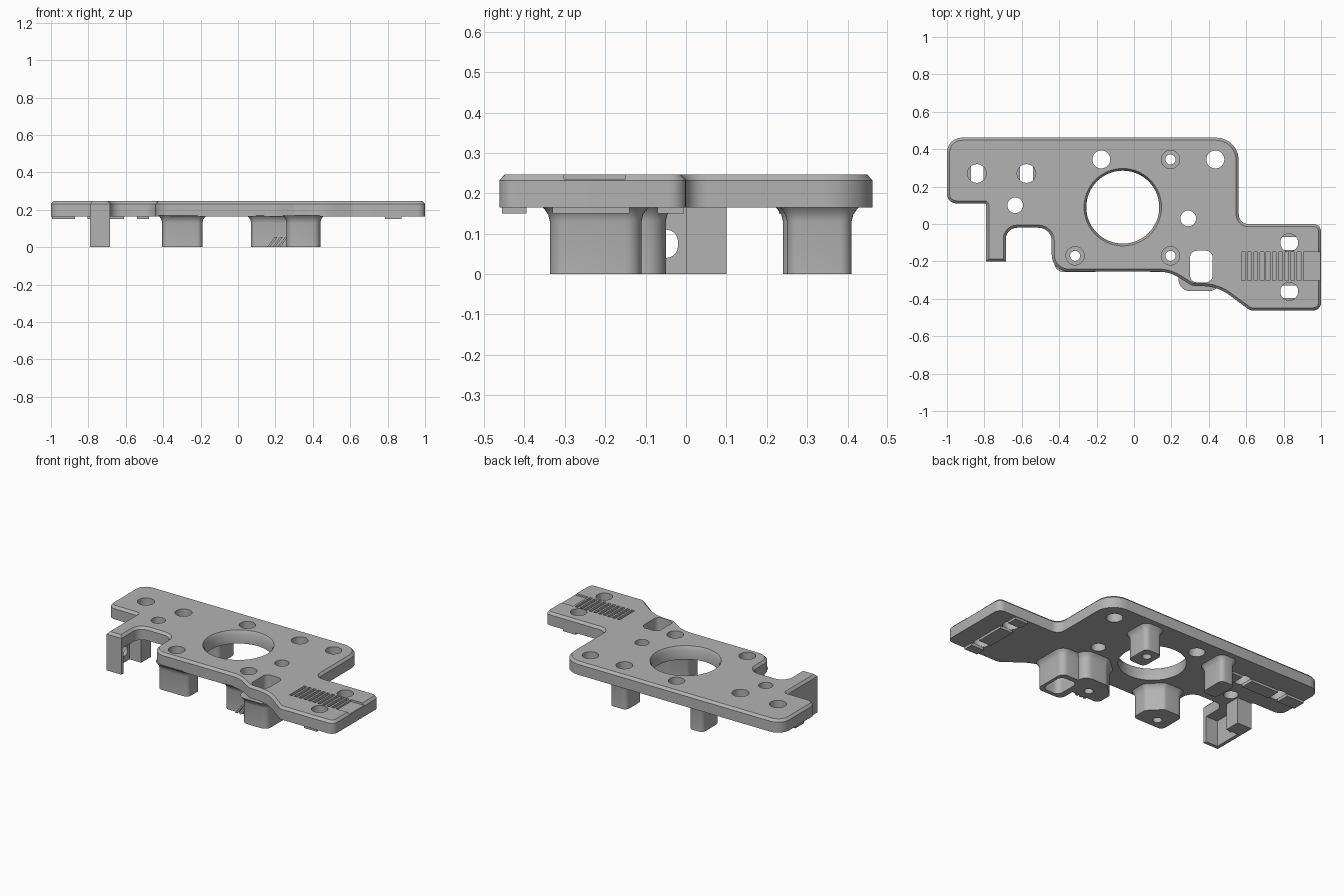
import bpy, bmesh, math
from mathutils import Vector, Matrix

cube = bpy.data.objects.get("Cube")
if cube:
    bpy.data.objects.remove(cube)

grey = bpy.data.materials.new("mid_grey")
grey.use_nodes = True
grey.diffuse_color = (0.45, 0.45, 0.45, 1)
grey.node_tree.nodes["Principled BSDF"].inputs["Base Color"].default_value = (0.45, 0.45, 0.45, 1)


def rounded(corners, steps=6):
    """Outline with each (x, y, radius) corner rounded."""
    pts, n = [], len(corners)
    for i, (x, y, r) in enumerate(corners):
        p = Vector((x, y))
        if r == 0:
            pts.append(p)
            continue
        u = (Vector(corners[i - 1][:2]) - p).normalized()
        v = (Vector(corners[(i + 1) % n][:2]) - p).normalized()
        half = u.angle(v) / 2
        c = p + (u + v).normalized() * r / math.sin(half)
        d = r / math.tan(half)
        a, b = p + u * d - c, p + v * d - c
        span = a.angle(b)
        for k in range(steps + 1):
            t = span * k / steps
            pts.append(c + (a * math.sin(span - t) + b * math.sin(t)) / math.sin(span))
    return pts


def rect(x0, x1, y0, y1, r=0):
    return rounded([(x0, y0, r), (x1, y0, r), (x1, y1, r), (x0, y1, r)])


def circle(x, y, r, n=32):
    return [Vector((x + r * math.cos(t), y + r * math.sin(t)))
            for t in (2 * math.pi * k / n for k in range(n))]


def offset(pts, d):
    out = []
    for i, p in enumerate(pts):
        e1 = (p - pts[i - 1]).normalized()
        e2 = (pts[(i + 1) % len(pts)] - p).normalized()
        n1, n2 = Vector((e1.y, -e1.x)), Vector((e2.y, -e2.x))
        out.append(p + (n1 + n2) * d / (1 + n1.dot(n2)))
    return out


def loft(bm, pts, levels, matrix=Matrix()):
    """Stack offset copies of an outline at (z, offset) levels and close it."""
    area = sum(pts[i - 1].cross(p) for i, p in enumerate(pts))
    if area < 0:
        pts = pts[::-1]
    rings = [[bm.verts.new(matrix @ Vector((p.x, p.y, z))) for p in offset(pts, d)]
             for z, d in levels]
    n = len(pts)
    for a, b in zip(rings, rings[1:]):
        for i in range(n):
            bm.faces.new((a[i - 1], a[i], b[i], b[i - 1]))
    bm.faces.new(rings[0][::-1])
    bm.faces.new(rings[-1])


def make(name, bm):
    bmesh.ops.recalc_face_normals(bm, faces=bm.faces)
    me = bpy.data.meshes.new(name)
    bm.to_mesh(me)
    bm.free()
    me.materials.append(grey)
    ob = bpy.data.objects.new(name, me)
    bpy.context.collection.objects.link(ob)
    return ob


def solid(name, pts, levels, matrix=Matrix()):
    bm = bmesh.new()
    loft(bm, pts, levels, matrix)
    return make(name, bm)


TOP, UNDER = 0.247, 0.165
parts = []

# main plate with chamfered upper rim
outline = rounded([
    (-1, 0.462, 0.08), (-1, 0.11, 0.05), (-0.79, 0.11, 0.01), (-0.79, -0.2, 0),
    (-0.685, -0.2, 0), (-0.685, -0.02, 0.06), (-0.44, -0.02, 0.07),
    (-0.44, -0.255, 0.09), (0.19, -0.255, 0.2), (0.31, -0.33, 0.05),
    (0.45, -0.335, 0.25), (0.62, -0.462, 0.04), (1, -0.462, 0.04), (1, 0, 0.04),
    (0.56, 0, 0.05), (0.56, 0.462, 0.12)])
parts.append(solid("plate", outline, [(UNDER, 0), (0.232, 0), (TOP, -0.014)]))

# legs with a flared root under the plate
flare = [(0, 0), (0.13, 0), (0.147, 0.004), (0.16, 0.013), (0.17, 0.022)]
legs = {
    "front_right_leg": rounded([(-0.405, -0.235, 0.03), (-0.19, -0.235, 0.03),
                                (-0.19, -0.13, 0.03), (-0.27, -0.05, 0.03),
                                (-0.405, -0.05, 0.04)]),
    "front_left_leg": rounded([(0.07, -0.235, 0.03), (0.32, -0.235, 0.03),
                               (0.32, -0.05, 0.05), (0.16, -0.05, 0.03),
                               (0.07, -0.13, 0.03)]),
    "slot_leg": rect(0.26, 0.44, -0.337, -0.11, 0.04),
    "back_left_leg": rect(0.135, 0.255, 0.25, 0.41, 0.03),
    "back_right_leg": rect(-0.405, -0.305, 0.24, 0.41, 0.03),
}
for name, pts in legs.items():
    parts.append(solid(name, pts, flare))

# side hook: outer wall, front lip and post
hook = solid("hook", rect(-0.79, -0.685, -0.2, 0.1), [(0, 0), (0.18, 0)])
parts.append(hook)

# thin pads under both ends, interrupted at the screw holes
for i, (a, b) in enumerate([(-0.995, -0.872), (-0.805, -0.61), (-0.54, -0.475)]):
    parts.append(solid(f"right_pad_{i}", rect(a, b, 0.23, 0.315), [(0.15, 0), (0.17, 0)]))
for i, (a, b) in enumerate([(-0.455, -0.395), (-0.33, -0.14), (-0.07, -0.005)]):
    parts.append(solid(f"left_pad_{i}", rect(0.785, 0.875, a, b), [(0.15, 0), (0.17, 0)]))

# openings: bore, plain holes, stepped screw holes and slot
bm = bmesh.new()
loft(bm, circle(-0.06, 0.09, 0.195, 64),
     [(-0.1, 0), (0.225, 0), (TOP, 0.012), (0.3, 0.012)])
for x, y, r in [(-0.84, 0.27, 0.05), (-0.575, 0.27, 0.05), (-0.635, 0.1, 0.042),
                (-0.175, 0.345, 0.048), (0.435, 0.345, 0.048), (0.29, 0.03, 0.042),
                (0.83, -0.1, 0.048), (0.83, -0.36, 0.048)]:
    loft(bm, circle(x, y, r), [(0.1, 0), (0.3, 0)])
for x, y in [(0.195, 0.345), (0.195, -0.17), (-0.315, -0.17)]:
    loft(bm, circle(x, y, 0.027), [(-0.1, 0), (0.15, 0), (0.15, 0.022), (0.3, 0.022)])
loft(bm, rect(0.3, 0.42, -0.312, -0.143, 0.035), [(-0.1, 0), (0.3, 0)])

# grip grooves and end recess on top
for k in range(10):
    x = 0.575 + 0.033 * k
    loft(bm, rect(x, x + 0.02, -0.302, -0.15), [(TOP - 0.015, 0), (0.3, 0)])
loft(bm, rect(0.905, 1.1, -0.302, -0.15), [(TOP - 0.012, 0), (0.3, 0)])
openings = make("openings_cutter", bm)

# pocket and oval window of the hook
pocket = solid("pocket_cutter", rect(-0.768, -0.6, -0.178, 0), [(-0.1, 0), (UNDER, 0)])
to_x = Matrix(((0, 0, 1, 0), (1, 0, 0, 0), (0, 1, 0, 0), (0, 0, 0, 1)))
window = solid("window_cutter", rect(-0.08, -0.02, 0.04, 0.11, 0.029),
               [(-0.9, 0), (-0.7, 0)], to_x)


def cut(ob, cutter):
    mod = ob.modifiers.new("cut", "BOOLEAN")
    mod.operation = "DIFFERENCE"
    mod.solver = "EXACT"
    mod.object = cutter
    bpy.context.view_layer.objects.active = ob
    bpy.ops.object.modifier_apply(modifier=mod.name)


cut(hook, pocket)
cut(hook, window)
for ob in parts:
    if "pad" not in ob.name and ob is not hook:
        cut(ob, openings)
for ob in (openings, pocket, window):
    bpy.data.objects.remove(ob)

# small slanted ribs at the foot of the front left leg
to_y = Matrix(((1, 0, 0, 0), (0, 0, 1, 0), (0, 1, 0, 0), (0, 0, 0, 1)))
for k in range(3):
    x = 0.155 + 0.028 * k
    rib = [Vector(p) for p in ((x, 0), (x + 0.014, 0), (x + 0.056, 0.055), (x + 0.042, 0.055))]
    parts.append(solid(f"rib_{k}", rib, [(-0.25, 0), (-0.23, 0)], to_y))

bpy.ops.object.select_all(action="DESELECT")
for ob in parts:
    ob.select_set(True)
bpy.context.view_layer.objects.active = parts[0]
bpy.ops.object.shade_smooth_by_angle(angle=math.radians(30))
